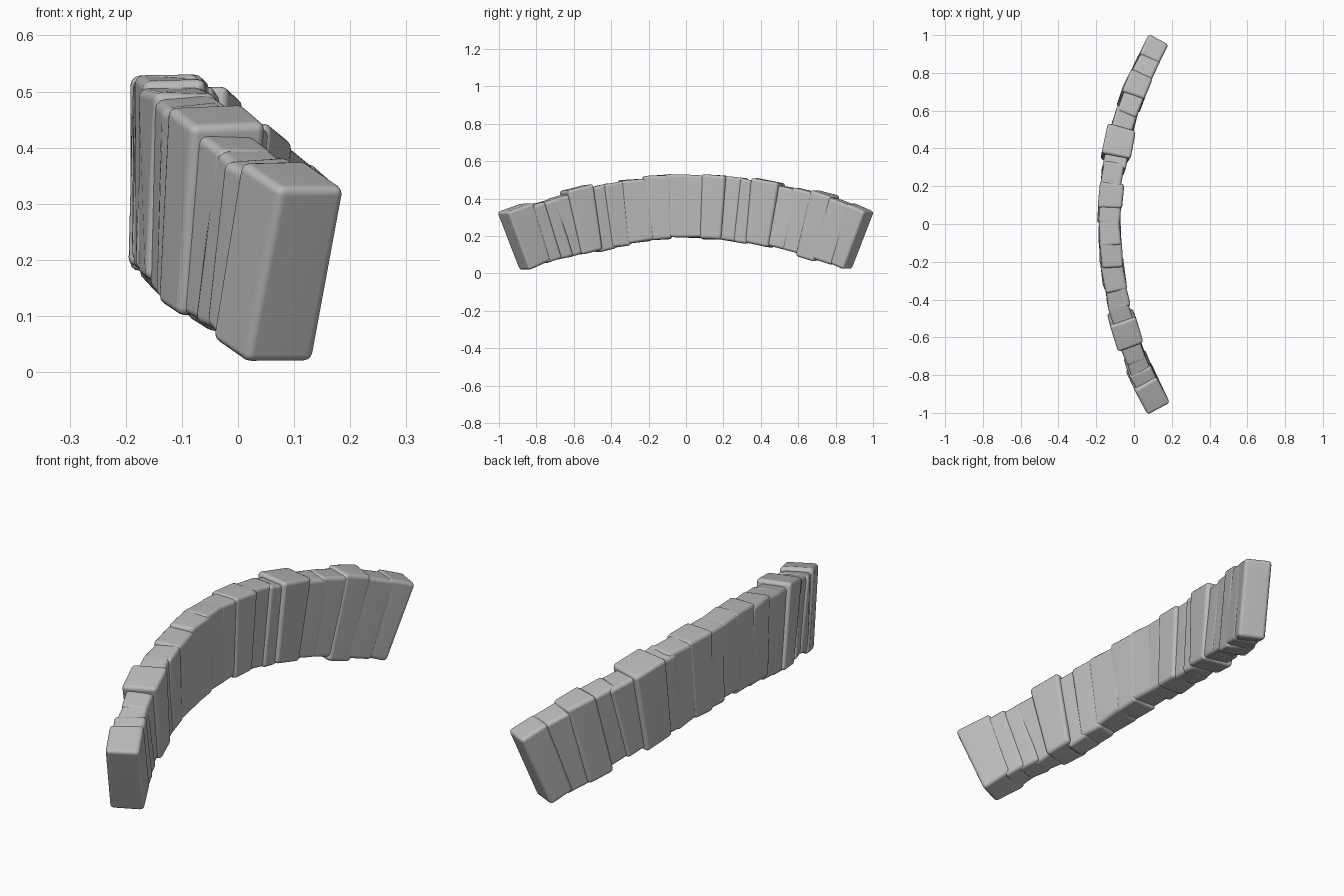
import bpy, bmesh, math, random
from mathutils import Vector

random.seed(7)
old = bpy.data.objects.get("Cube")
if old:
    bpy.data.objects.remove(old, do_unlink=True)

# Stone colour
stone = bpy.data.materials.new("light_grey_stone")
stone.use_nodes = True
colour = (0.5, 0.5, 0.5, 1)
stone.diffuse_color = colour
stone.node_tree.nodes["Principled BSDF"].inputs["Base Color"].default_value = colour


def arc_height(radius, y):
    return math.sqrt(radius * radius - y * y) - 1.98


def arch_point(y_top, side, t, width, rise, drop):
    """Point on the arch: curved in plan and in elevation, joints fanning out."""
    y = y_top * (0.88 + 0.12 * t)
    low = arc_height(2.175, y) + drop
    high = arc_height(2.505, y) + rise
    slope = 0.55 * y
    normal = Vector((1, -slope, 0)).normalized()
    centre = Vector((-0.132 + 0.275 * y * y, y, low + (high - low) * t))
    return centre + normal * side * width / 2


def make_stone(name, start, end, width, rise, drop):
    """Rounded block whose corners follow the arch with a little wear."""
    bm = bmesh.new()
    bmesh.ops.create_cube(bm, size=2)
    for v in bm.verts:
        y = end if v.co.y > 0 else start
        at_tip = abs(y) > 0.95
        point = arch_point(y, v.co.x, (v.co.z + 1) / 2, width, rise, drop)
        wear = 0.0 if at_tip else 0.007
        v.co = point + Vector([random.uniform(-wear, wear) for _ in range(3)])
    mesh = bpy.data.meshes.new(name)
    bm.to_mesh(mesh)
    bm.free()
    mesh.materials.append(stone)
    mesh.shade_smooth()
    obj = bpy.data.objects.new(name, mesh)
    bpy.context.collection.objects.link(obj)
    bevel = obj.modifiers.new("worn_edges", "BEVEL")
    bevel.width = 0.016
    bevel.segments = 3
    obj.modifiers.new("soft_shading", "WEIGHTED_NORMAL")
    return obj


# Each stone: far edge along the arch, width, top offset, underside offset
stones = [
    (-0.86, 0.135, 0.004, 0.0), (-0.79, 0.12, -0.02, 0.0),
    (-0.72, 0.105, -0.025, -0.01), (-0.64, 0.1, -0.022, -0.015),
    (-0.53, 0.135, 0.004, -0.025), (-0.44, 0.105, -0.01, -0.025),
    (-0.35, 0.11, -0.01, -0.02), (-0.22, 0.12, -0.004, -0.012),
    (-0.1, 0.115, 0.004, -0.006), (0.02, 0.112, 0.003, 0.0),
    (0.1, 0.122, 0.0, -0.002), (0.2, 0.128, 0.008, -0.008),
    (0.31, 0.112, 0.0, -0.008), (0.38, 0.118, 0.0, -0.006),
    (0.5, 0.15, 0.008, -0.008), (0.6, 0.115, 0.002, 0.004),
    (0.7, 0.115, 0.003, 0.006), (0.79, 0.128, 0.018, -0.01),
    (0.89, 0.108, 0.006, -0.004), (0.982, 0.118, 0.006, 0.004),
]
start = -0.982
for number, (end, width, rise, drop) in enumerate(stones, 1):
    # Neighbours overlap so that the rounded joints stay shallow
    a = start if number == 1 else start - 0.014
    b = end if number == len(stones) else end + 0.014
    make_stone(f"arch_stone_{number:02d}", a, b, width, rise, drop)
    start = end
